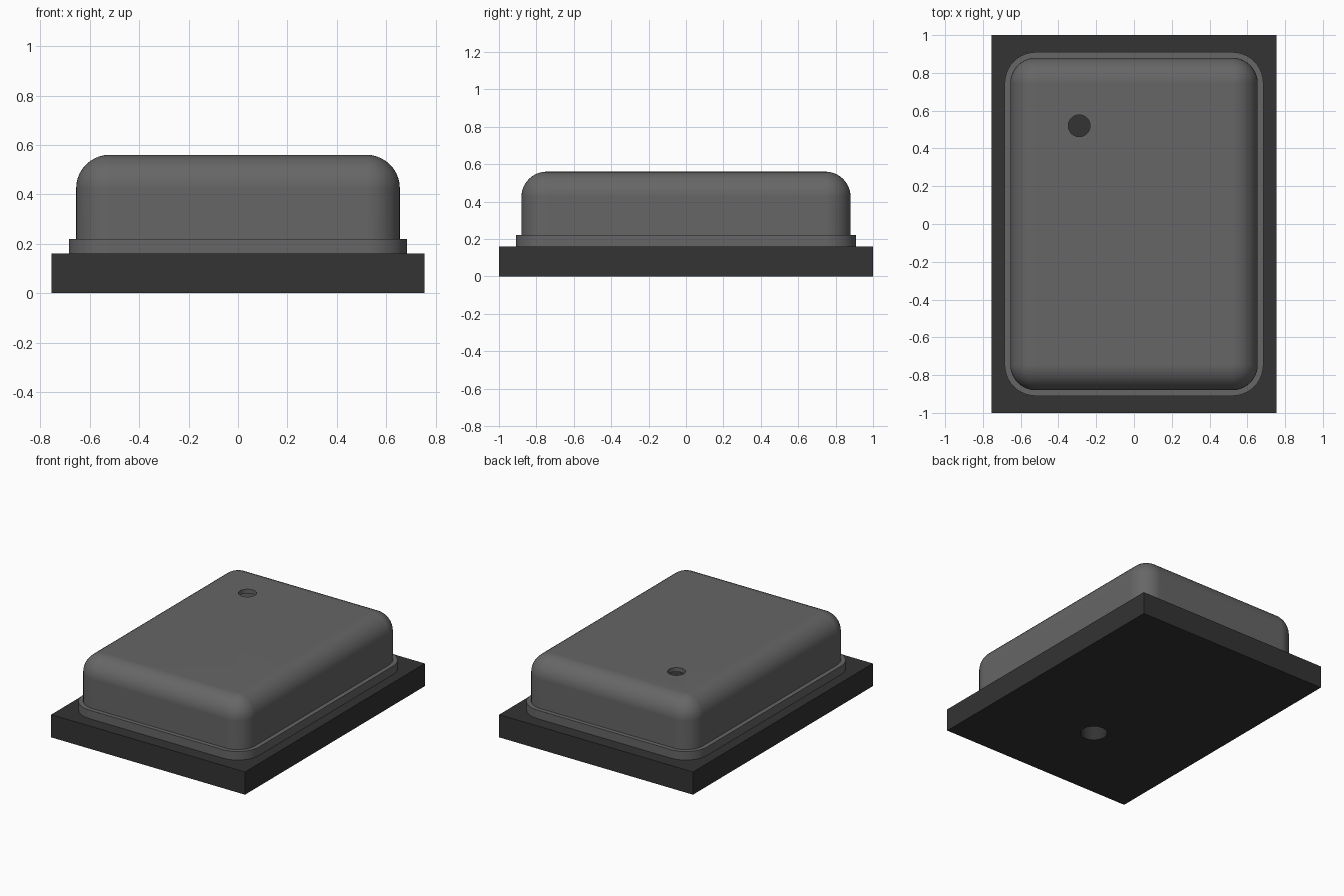
import bpy, bmesh
from math import sin, cos, pi, radians

cube = bpy.data.objects.get("Cube")
if cube:
    bpy.data.objects.remove(cube, do_unlink=True)

HALF_X, HALF_Y = 0.685, 0.91   # outer footprint of the lid flange
BOARD_TOP, LID_TOP = 0.16, 0.56
SHEET = 0.03                   # lid wall thickness
CORNER = 0.165                 # flange corner radius
STEPS = 10


def material(name, value):
    mat = bpy.data.materials.new(name)
    mat.use_nodes = True
    colour = (value, value, value, 1)
    mat.diffuse_color = colour
    bsdf = mat.node_tree.nodes["Principled BSDF"]
    bsdf.inputs["Base Color"].default_value = colour
    bsdf.inputs["Roughness"].default_value = 0.6
    return mat


def make_object(name, bm, mat):
    bmesh.ops.recalc_face_normals(bm, faces=bm.faces)
    mesh = bpy.data.meshes.new(name)
    bm.to_mesh(mesh)
    bm.free()
    mesh.materials.append(mat)
    obj = bpy.data.objects.new(name, mesh)
    bpy.context.collection.objects.link(obj)
    return obj


def activate(obj):
    bpy.ops.object.select_all(action="DESELECT")
    obj.select_set(True)
    bpy.context.view_layer.objects.active = obj


def drill(obj, x, y, z, radius, depth):
    """Cut a round vertical hole centred on (x, y, z)."""
    bpy.ops.mesh.primitive_cylinder_add(vertices=40, radius=radius, depth=depth, location=(x, y, z))
    cutter = bpy.context.object
    cutter.name = "hole_cutter"
    cutter.hide_render = True
    cutter.data.materials.append(obj.data.materials[0])
    mod = obj.modifiers.new("hole", "BOOLEAN")
    mod.operation, mod.solver, mod.object = "DIFFERENCE", "EXACT", cutter
    activate(obj)
    bpy.ops.object.modifier_apply(modifier=mod.name)
    bpy.data.objects.remove(cutter, do_unlink=True)


def rounded_ring(bm, inset, z):
    """Rounded rectangle, inset from the flange outline, with concentric corners."""
    ring = []
    radius = max(CORNER - inset, 0)
    for quarter, (sx, sy) in enumerate([(1, 1), (-1, 1), (-1, -1), (1, -1)]):
        for i in range(STEPS + 1):
            a = (quarter + i / STEPS) * pi / 2
            ring.append(bm.verts.new((sx * (HALF_X - CORNER) + radius * cos(a),
                                      sy * (HALF_Y - CORNER) + radius * sin(a), z)))
    return ring


def dome(wall_inset, top):
    """Wall-to-roof fillet as (inset, height) points, from wall to roof."""
    r = CORNER - wall_inset
    angles = [i / STEPS * pi / 2 for i in range(STEPS + 1)]
    return [(CORNER - r * cos(a), top - r + r * sin(a)) for a in angles]


board_mat = material("dark board", 0.033)
lid_mat = material("grey metal", 0.133)

# Base board with the bottom port
bm = bmesh.new()
bmesh.ops.create_cube(bm, size=1)
bmesh.ops.scale(bm, vec=(1.51, 2, BOARD_TOP), verts=bm.verts)
bmesh.ops.translate(bm, vec=(0, 0, BOARD_TOP / 2), verts=bm.verts)
board = make_object("base_board", bm, board_mat)
drill(board, 0, -0.41, BOARD_TOP / 2, 0.088, 0.4)

# Hollow lid: inner roof and wall, then flange, outer wall and outer roof
profile = dome(2 * SHEET, LID_TOP - SHEET)[::-1]
profile += [(2 * SHEET, BOARD_TOP), (0, BOARD_TOP), (0, 0.22), (SHEET, 0.22)]
profile += dome(SHEET, LID_TOP)
bm = bmesh.new()
rings = [rounded_ring(bm, inset, z) for inset, z in profile]
for low, high in zip(rings, rings[1:]):
    for i in range(len(low)):
        j = (i + 1) % len(low)
        bm.faces.new((low[i], low[j], high[j], high[i]))
bm.faces.new(rings[0])
bm.faces.new(rings[-1])
bmesh.ops.remove_doubles(bm, verts=bm.verts, dist=0.0005)
lid = make_object("metal_lid", bm, lid_mat)

# Vent hole through the lid roof
drill(lid, -0.29, 0.52, LID_TOP, 0.058, 0.2)

for obj in (board, lid):
    activate(obj)
    bpy.ops.object.shade_smooth_by_angle(angle=radians(30))
    weighted = obj.modifiers.new("even_shading", "WEIGHTED_NORMAL")
    weighted.keep_sharp = True
